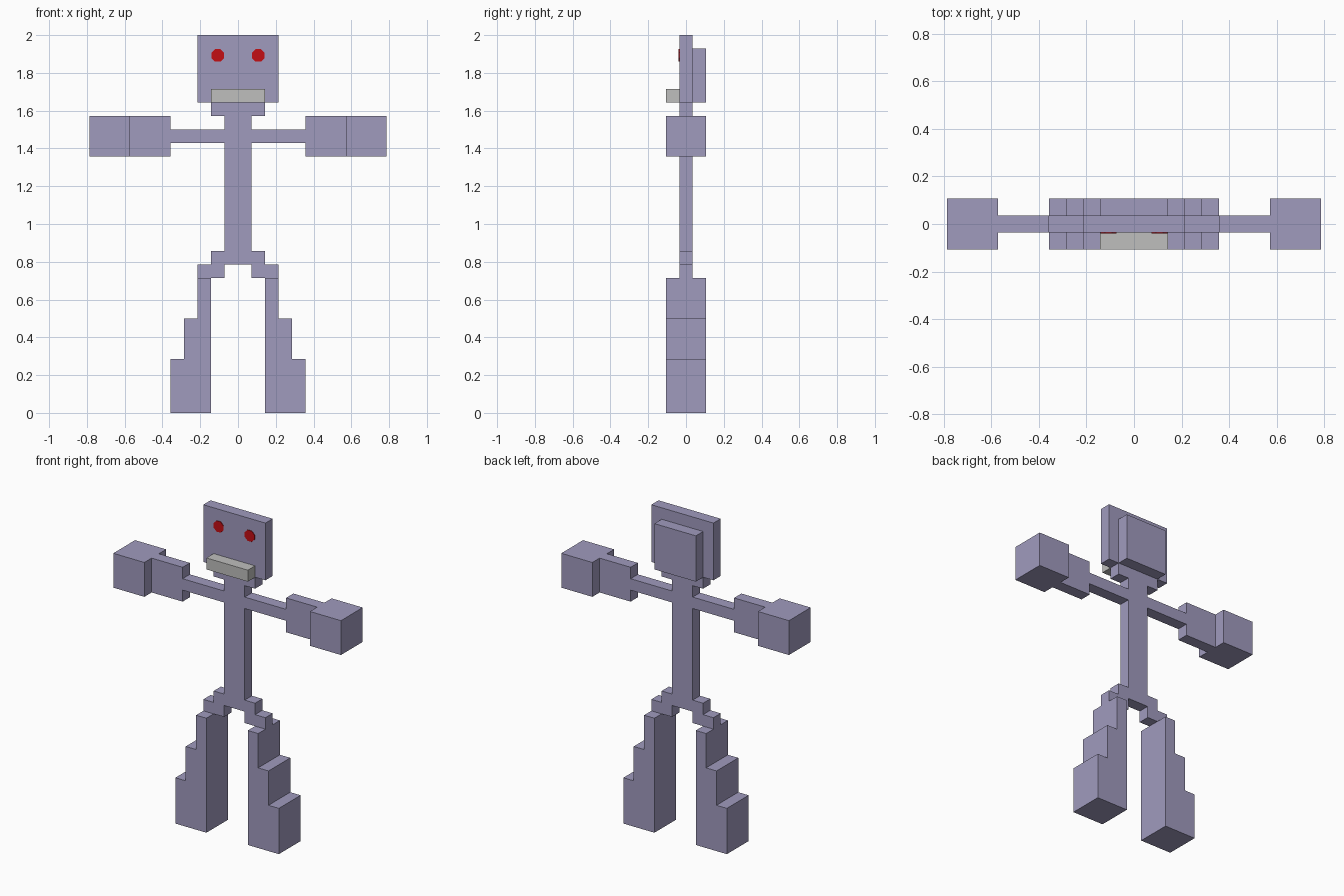
import bpy
import bmesh
from math import cos, sin, pi

cube = bpy.data.objects.get("Cube")
if cube:
    bpy.data.objects.remove(cube, do_unlink=True)

U = 2 / 28          # one block of the blocky figure
THIN = (-0.5, 0.5)  # front and back of the slab parts, in blocks
THICK = (-1.5, 1.5)


def srgb(r, g, b):
    def lin(c):
        c /= 255
        return c / 12.92 if c <= 0.04045 else ((c + 0.055) / 1.055) ** 2.4
    return (lin(r), lin(g), lin(b), 1)


def material(name, color):
    mat = bpy.data.materials.new(name)
    mat.use_nodes = True
    mat.diffuse_color = color
    mat.node_tree.nodes["Principled BSDF"].inputs["Base Color"].default_value = color
    return mat


purple = material("dusty_purple", srgb(160, 155, 190))
grey = material("light_grey", srgb(191, 191, 189))
red = material("red", srgb(196, 14, 20))


def prism(name, outline, depth, mat):
    """Extrude an x-z outline along y; all lengths in blocks."""
    bm = bmesh.new()
    face = bm.faces.new([bm.verts.new((x * U, depth[0] * U, z * U)) for x, z in outline])
    ext = bmesh.ops.extrude_face_region(bm, geom=[face])
    verts = [v for v in ext["geom"] if isinstance(v, bmesh.types.BMVert)]
    bmesh.ops.translate(bm, verts=verts, vec=(0, (depth[1] - depth[0]) * U, 0))
    bmesh.ops.recalc_face_normals(bm, faces=bm.faces)
    mesh = bpy.data.meshes.new(name)
    bm.to_mesh(mesh)
    bm.free()
    mesh.materials.append(mat)
    obj = bpy.data.objects.new(name, mesh)
    bpy.context.scene.collection.objects.link(obj)
    return obj


def rect(x0, x1, z0, z1):
    return [(x0, z0), (x1, z0), (x1, z1), (x0, z1)]


def mirrored(half):
    """Close a right-hand half outline across the centre line."""
    return half + [(-x, z) for x, z in reversed(half)]


# Head, mouth and the back of the skull
prism("head", mirrored([(2, 22), (2, 23), (3, 23), (3, 28)]), THIN, purple)
prism("skull_back", rect(-2, 2, 23, 27), (0.5, 1.5), purple)
prism("mouth", rect(-2, 2, 23, 24), (-1.5, -0.5), grey)

# Torso with stepped hips
prism("torso", mirrored([(1, 11), (1, 10), (3, 10), (3, 11), (2, 11),
                         (2, 12), (1, 12), (1, 22)]), THIN, purple)

# Paired parts
for side, s in (("left", 1), ("right", -1)):
    def paired(part, outline, depth, mat):
        prism(f"{side}_{part}", [(s * x, z) for x, z in outline], depth, mat)

    eye = [(1.5 + 0.51 * cos((k + 0.5) * pi / 4), 26.5 + 0.51 * sin((k + 0.5) * pi / 4))
           for k in range(8)]
    paired("eye", eye, (-0.56, -0.5), red)
    paired("arm", [(1, 20), (5, 20), (5, 19), (8, 19), (8, 22), (5, 22), (5, 21), (1, 21)],
           THIN, purple)
    paired("hand", rect(8, 11, 19, 22), THICK, purple)
    paired("leg", [(2, 0), (5, 0), (5, 4), (4, 4), (4, 7), (3, 7), (3, 10), (2, 10)],
           THICK, purple)
